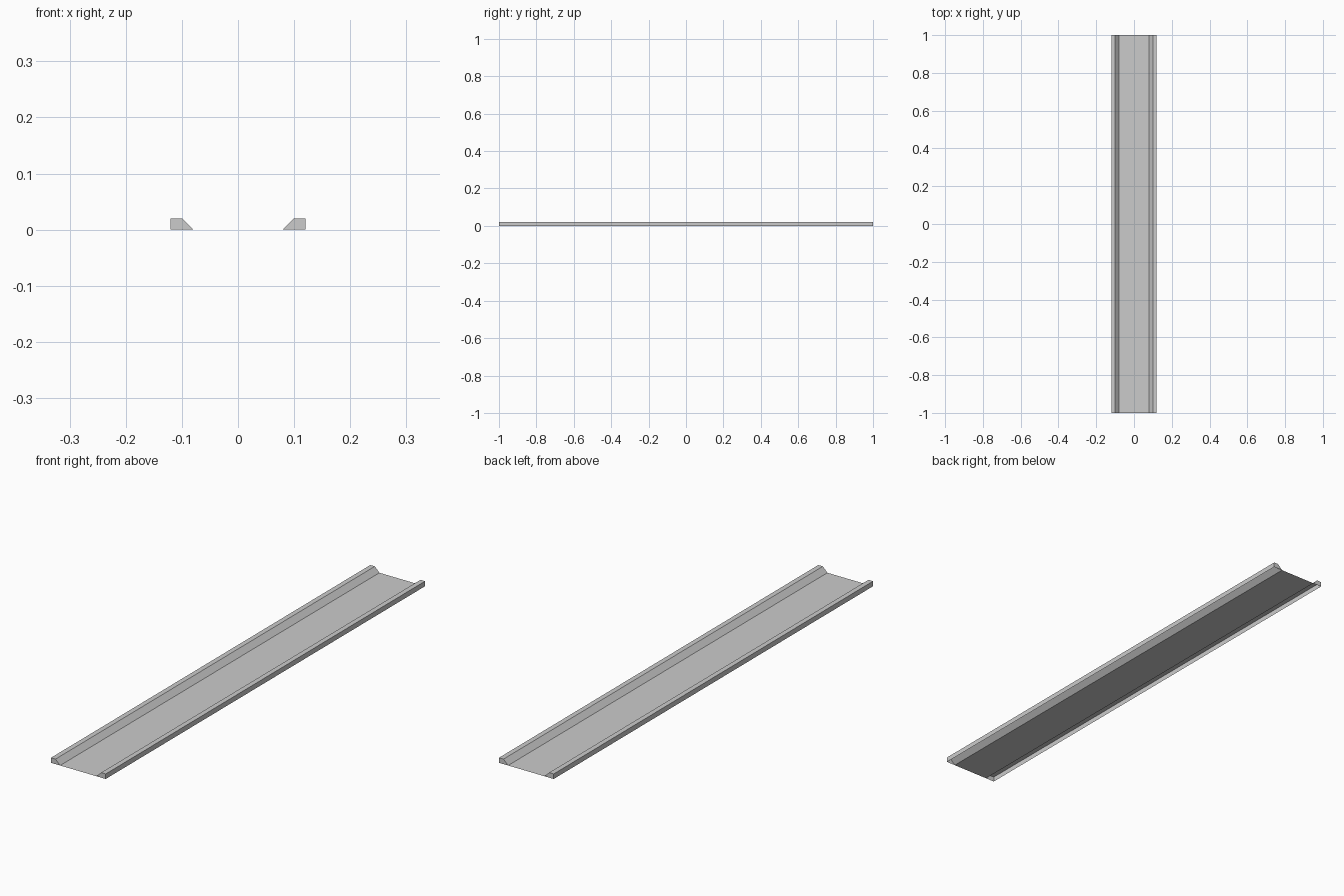
import bpy
import bmesh

if "Cube" in bpy.data.objects:
    bpy.data.objects.remove(bpy.data.objects["Cube"])


def make_object(name, bm):
    mesh = bpy.data.meshes.new(name)
    bm.to_mesh(mesh)
    bm.free()
    obj = bpy.data.objects.new(name, mesh)
    bpy.context.collection.objects.link(obj)
    return obj


HALF_LEN = 1.0

# Flat road surface between the kerbs
bm = bmesh.new()
corners = [(-0.08, -HALF_LEN), (0.08, -HALF_LEN), (0.08, HALF_LEN), (-0.08, HALF_LEN)]
bm.faces.new([bm.verts.new((x, y, 0)) for x, y in corners])
make_object("road_surface", bm)

# Right kerb: sloped inside, flat top, upright outside, open underneath
profile = [(0.08, 0), (0.10, 0.02), (0.12, 0.02), (0.12, 0)]
bm = bmesh.new()
front = [bm.verts.new((x, -HALF_LEN, z)) for x, z in profile]
back = [bm.verts.new((x, HALF_LEN, z)) for x, z in profile]
for i in range(len(profile) - 1):
    bm.faces.new((front[i], front[i + 1], back[i + 1], back[i]))

# End caps
bm.faces.new(front[::-1])
bm.faces.new(back)
kerb = make_object("kerbs", bm)

# Left kerb is the mirror image
kerb.modifiers.new("mirror_x", 'MIRROR').use_axis[0] = True
